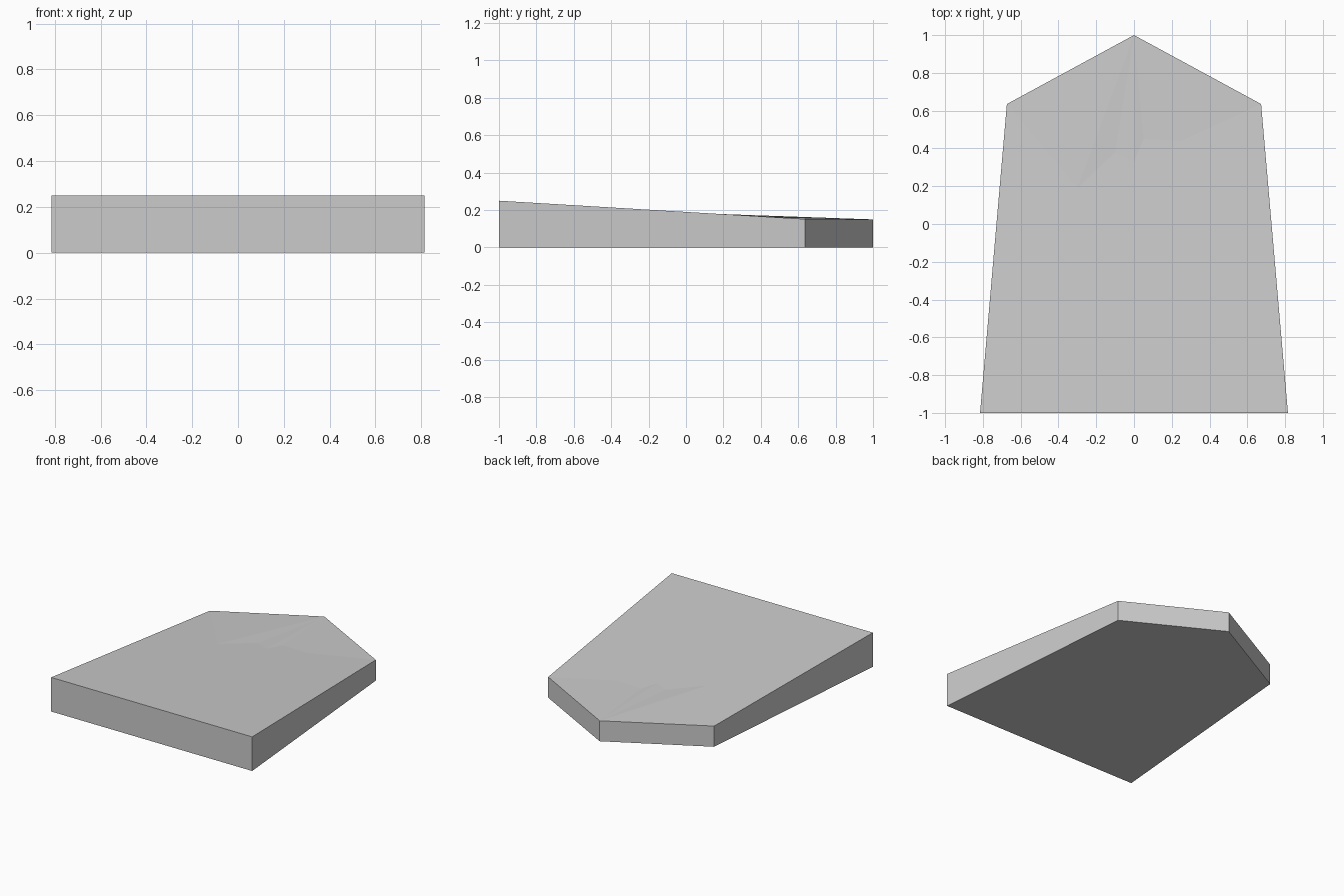
import bpy, bmesh

if "Cube" in bpy.data.objects:
    bpy.data.objects.remove(bpy.data.objects["Cube"])


def slope(y):
    """Height of the sloping top plane."""
    return 0.25 - 0.060 * (y + 1)


def add_object(name, bm):
    mesh = bpy.data.meshes.new(name)
    bmesh.ops.recalc_face_normals(bm, faces=bm.faces)
    bm.to_mesh(mesh)
    bm.free()
    obj = bpy.data.objects.new(name, mesh)
    bpy.context.collection.objects.link(obj)
    return obj


# Five-sided outline, anticlockwise from the front left; the tip is index 3
outline = [(-0.815, -1), (0.815, -1), (0.673, 0.635), (0, 1), (-0.673, 0.635)]
TIP = 3

# Shallow crease where the top lifts towards the tip, left to right
crease = [(-0.30, 0.19), (-0.10, 0.38), (0, 0.33), (0.05, 0.45), (0.25, 0.44)]

bm = bmesh.new()
bottom = [bm.verts.new((x, y, 0)) for x, y in outline]
top = [bm.verts.new((x, y, 0.15 if i == TIP else slope(y)))
       for i, (x, y) in enumerate(outline)]
fold = [bm.verts.new((x, y, slope(y))) for x, y in crease]

# Base and side walls
bm.faces.new(bottom[::-1])
for i in range(len(outline)):
    j = (i + 1) % len(outline)
    bm.faces.new((bottom[i], bottom[j], top[j], top[i]))

# Main sloping top, then the facets fanning up to the tip
bm.faces.new(top[:3] + fold[::-1] + [top[4]])
edge = [top[4]] + fold + [top[2]]
for a, b in zip(edge, edge[1:]):
    bm.faces.new((a, b, top[TIP]))

add_object("wedge_game_piece", bm)
